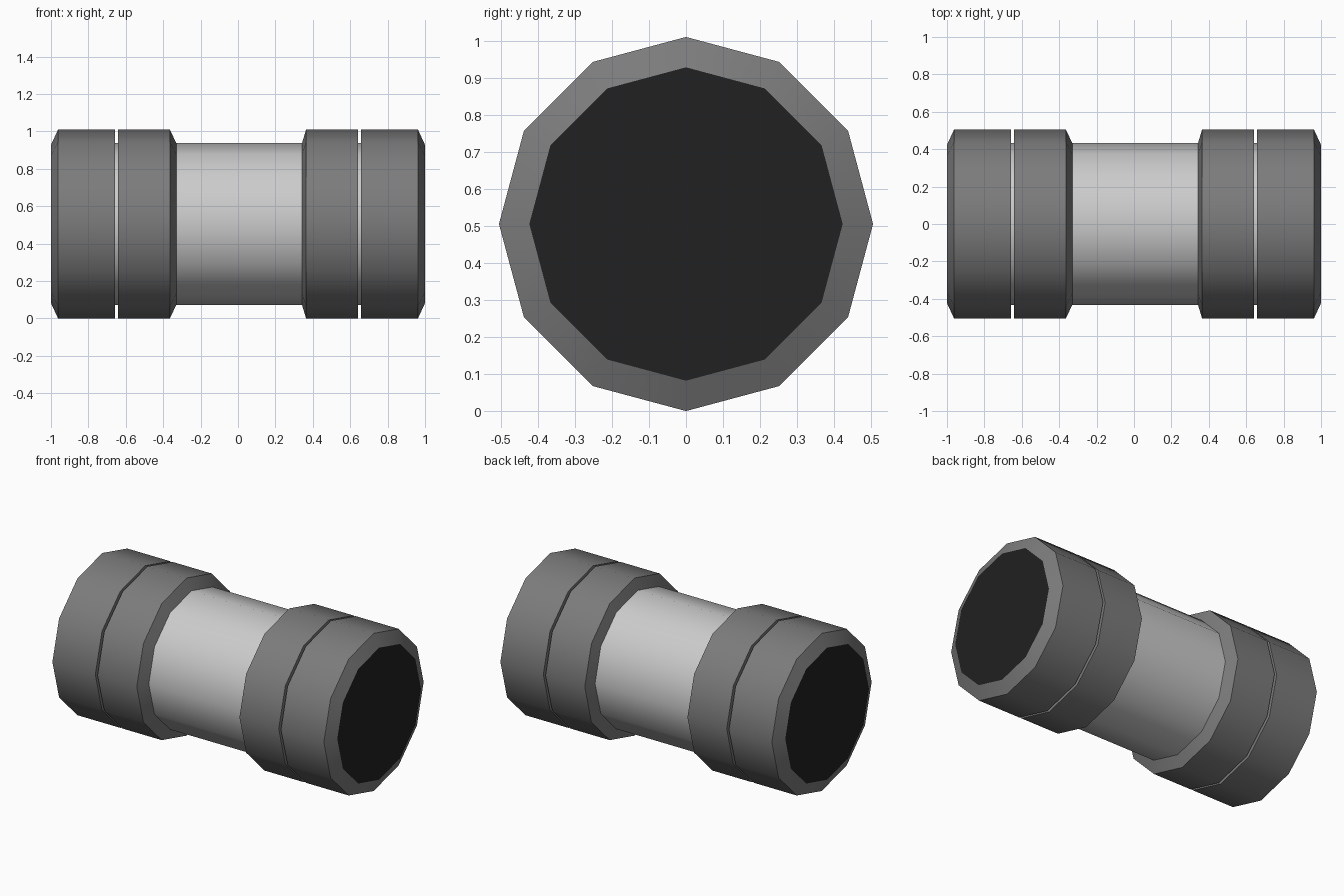
import bpy, bmesh, math

if "Cube" in bpy.data.objects:
    bpy.data.objects.remove(bpy.data.objects["Cube"])

SIDES = 12
CENTRE_Z = 0.505
R_OUT, R_FACE, R_BAR = 0.505, 0.423, 0.432


def material(name, v):
    m = bpy.data.materials.new(name)
    m.diffuse_color = (v, v, v, 1)
    m.use_nodes = True
    m.node_tree.nodes["Principled BSDF"].inputs["Base Color"].default_value = m.diffuse_color
    return m


BLACK = material("black_face", 0.015)
DARK = material("dark_grey", 0.2)
LIGHT = material("light_grey", 0.6)


def lathe(name, profile, mat, cap_start=False, cap_end=False):
    """Twelve-sided solid along x from (x, radius) points."""
    bm = bmesh.new()
    rings = []
    for x, r in profile:
        ring = []
        for k in range(SIDES):
            a = 2 * math.pi * k / SIDES
            ring.append(bm.verts.new((x, r * math.sin(a), CENTRE_Z + r * math.cos(a))))
        rings.append(ring)
    for a, b in zip(rings, rings[1:]):
        for k in range(SIDES):
            n = (k + 1) % SIDES
            bm.faces.new((a[k], b[k], b[n], a[n]))
    if cap_start:
        bm.faces.new(rings[0])
    if cap_end:
        bm.faces.new(rings[-1])
    bmesh.ops.recalc_face_normals(bm, faces=bm.faces[:])
    # outward orientation even for open shells and discs
    bm.normal_update()
    score = 0
    mid = sum(p[0] for p in profile) / len(profile)
    for f in bm.faces:
        c = f.calc_center_median()
        score += f.calc_area() * (f.normal.x * (c.x - mid) + f.normal.y * c.y
                                  + f.normal.z * (c.z - CENTRE_Z))
    if score < 0:
        bmesh.ops.reverse_faces(bm, faces=bm.faces[:])
    mesh = bpy.data.meshes.new(name)
    bm.to_mesh(mesh)
    bm.free()
    obj = bpy.data.objects.new(name, mesh)
    bpy.context.collection.objects.link(obj)
    mesh.materials.append(mat)
    bpy.ops.object.select_all(action='DESELECT')
    obj.select_set(True)
    bpy.context.view_layer.objects.active = obj
    bpy.ops.object.shade_smooth_by_angle(angle=math.radians(31))
    return obj


# Handle bar, also seen inside the grooves of both weights
lathe("handle_bar", [(-0.9, R_BAR), (0.9, R_BAR)], LIGHT)

# Each weight is two plates with a thin groove between, and a black end face
for side, s, inner in (("left", -1, 0.33), ("right", 1, 0.342)):
    lathe(side + "_inner_plate",
          [(s * inner, R_BAR), (s * 0.364, R_OUT), (s * 0.642, R_OUT), (s * 0.642, R_BAR)], DARK)
    lathe(side + "_outer_plate",
          [(s * 0.658, R_BAR), (s * 0.658, R_OUT), (s * 0.962, R_OUT), (s * 1.0, R_FACE)], DARK)
    face = lathe(side + "_end_face", [(s * 1.0, R_FACE)], BLACK, cap_end=True)
    if face.data.polygons[0].normal.x * s < 0:
        face.data.flip_normals()
